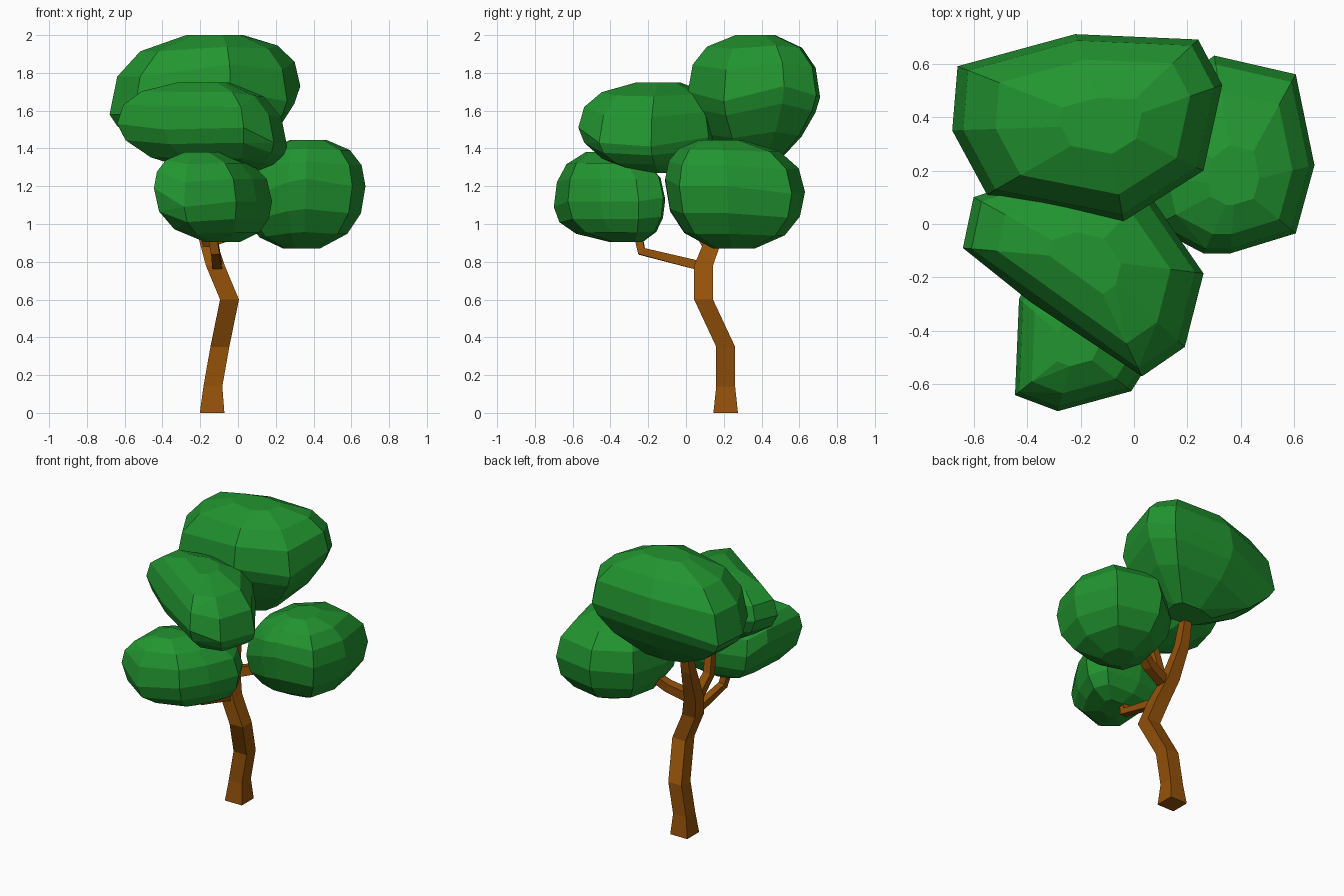
import bpy, bmesh
from math import radians
from mathutils import Vector

if "Cube" in bpy.data.objects:
    bpy.data.objects.remove(bpy.data.objects["Cube"])


def material(name, color):
    m = bpy.data.materials.new(name)
    m.diffuse_color = color
    m.use_nodes = True
    m.node_tree.nodes["Principled BSDF"].inputs["Base Color"].default_value = m.diffuse_color
    return m


LEAF = material("leaf_green", (0.016, 0.30, 0.03, 1))
BARK = material("bark_brown", (0.30, 0.085, 0.003, 1))


def finish(bm, name, mat):
    bmesh.ops.recalc_face_normals(bm, faces=bm.faces[:])
    mesh = bpy.data.meshes.new(name)
    bm.to_mesh(mesh)
    bm.free()
    mesh.materials.append(mat)
    bpy.context.collection.objects.link(bpy.data.objects.new(name, mesh))


def foliage(name, outline, top, bottom, n_top=2.3, n_bottom=2.2):
    """Faceted clump: a widest outline domed towards a top and a bottom pole."""
    bm = bmesh.new()
    for p in outline:
        bm.verts.new(p)
    for pole, n in ((top, n_top), (bottom, n_bottom)):
        full = (1 - 0.3 ** n) ** (1 / n)
        for s in (0.93, 0.72, 0.3):
            h = (1 - s ** n) ** (1 / n) / full
            for x, y, z in outline:
                bm.verts.new((pole[0] + (x - pole[0]) * s,
                              pole[1] + (y - pole[1]) * s,
                              z + (pole[2] - z) * h))
    bmesh.ops.convex_hull(bm, input=bm.verts[:])
    bmesh.ops.delete(bm, geom=[v for v in bm.verts if not v.link_faces], context='VERTS')
    bmesh.ops.dissolve_limit(bm, angle_limit=radians(6), verts=bm.verts[:], edges=bm.edges[:])
    finish(bm, name, LEAF)


def limb(name, path, side=None):
    """Square-section limb along (x, y, z, width); level sections if no side axis."""
    bm = bmesh.new()
    pts = [Vector(p[:3]) for p in path]
    rings = []
    for i, p in enumerate(pts):
        u, v = Vector((1, 0, 0)), Vector((0, 1, 0))
        if side:
            t = Vector()
            if i > 0:
                t += (p - pts[i - 1]).normalized()
            if i < len(pts) - 1:
                t += (pts[i + 1] - p).normalized()
            t.normalize()
            u = Vector(side)
            u = (u - t * u.dot(t)).normalized()
            v = t.cross(u)
        r = path[i][3] / 2
        rings.append([bm.verts.new(p + u * a * r + v * b * r)
                      for a, b in ((-1, -1), (1, -1), (1, 1), (-1, 1))])
    for a, b in zip(rings, rings[1:]):
        for k in range(4):
            j = (k + 1) % 4
            bm.faces.new((a[k], a[j], b[j], b[k]))
    bm.faces.new(rings[0][::-1])
    bm.faces.new(rings[-1])
    finish(bm, name, BARK)


# Trunk and branches
limb("trunk", [(-.137, .21, 0, .13), (-.133, .21, .14, .10), (-.096, .21, .35, .10),
               (-.045, .093, .60, .10), (-.12, .093, .78, .10),
               (-.165, .15, .93, .09), (-.19, .24, 1.15, .07), (-.19, .30, 1.42, .05)])
limb("front_branch", [(-.11, .07, .78, .05), (-.12, -.235, .855, .045), (-.15, -.27, 1.02, .05)],
     (1, 0, 0))
limb("middle_branch", [(-.15, .12, .88, .06), (-.19, .02, 1.05, .055), (-.17, -.05, 1.36, .045)],
     (1, 0, 0))
limb("right_branch", [(-.15, .13, .91, .065), (.02, .17, .965, .06), (.16, .22, 1.06, .05)],
     (0, 1, 0))

# Foliage clumps
foliage("top_foliage",
        [(-.66, .59, 1.58), (-.22, .71, 1.67), (.24, .69, 1.68), (.33, .52, 1.73),
         (.26, .20, 1.65), (-.04, .01, 1.70), (-.47, .09, 1.60), (-.55, .11, 1.58),
         (-.68, .35, 1.58)],
        (-.10, .37, 2.0), (-.12, .36, 1.305), n_top=2.4, n_bottom=1.4)
foliage("middle_foliage",
        [(-.64, -.09, 1.53), (-.60, .10, 1.55), (-.30, .20, 1.50), (.05, .12, 1.46),
         (.26, -.185, 1.41), (.19, -.46, 1.43), (.03, -.57, 1.51), (-.39, -.29, 1.50)],
        (-.18, -.13, 1.75), (0, -.12, 1.27), n_bottom=1.8)
foliage("front_foliage",
        [(-.445, -.64, 1.19), (-.285, -.70, 1.09), (-.01, -.625, 1.12), (.10, -.45, 1.12),
         (.18, -.25, 1.12), (.12, -.12, 1.14), (-.15, -.11, 1.13), (-.36, -.15, 1.14),
         (-.43, -.28, 1.21)],
        (-.22, -.46, 1.38), (-.06, -.28, .905))
foliage("right_foliage",
        [(.30, .63, 1.17), (.605, .56, 1.16), (.675, .22, 1.20), (.605, -.035, 1.20),
         (.36, -.11, 1.24), (.26, -.11, 1.22), (.07, -.01, 1.14), (.03, .17, 1.12),
         (.08, .46, 1.14)],
        (.38, .15, 1.445), (.33, .25, .87))
